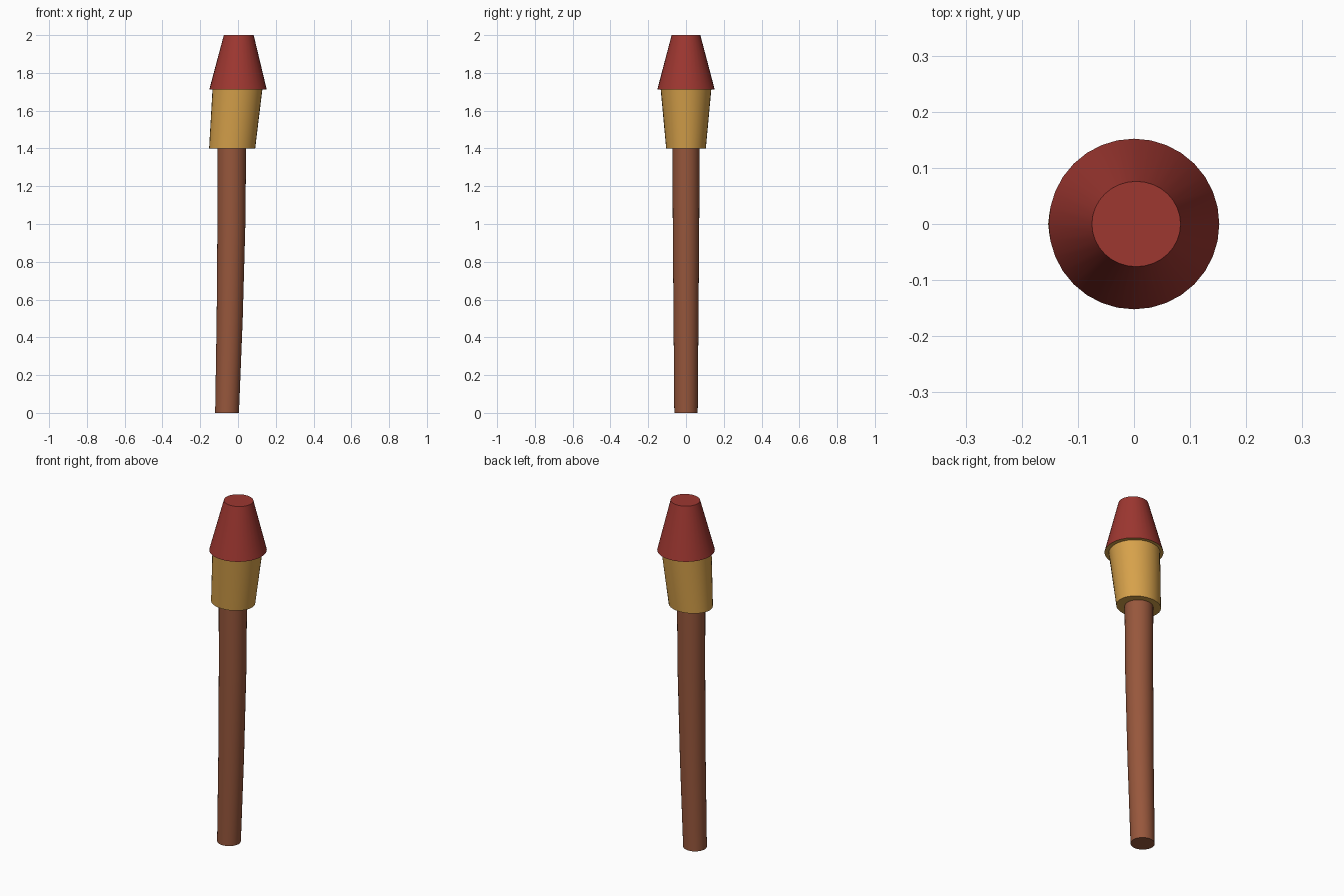
import bpy, bmesh, math

cube = bpy.data.objects.get("Cube")
if cube:
    bpy.data.objects.remove(cube, do_unlink=True)

SIDES = 32


def make_material(name, rgb):
    mat = bpy.data.materials.new(name)
    mat.use_nodes = True
    colour = (*rgb, 1.0)
    mat.diffuse_color = colour
    bsdf = next(n for n in mat.node_tree.nodes if n.type == 'BSDF_PRINCIPLED')
    bsdf.inputs["Base Color"].default_value = colour
    return mat


red = make_material("red", (0.34, 0.038, 0.030))
gold = make_material("gold", (0.68, 0.36, 0.070))
brown = make_material("brown", (0.31, 0.095, 0.045))


def loft(name, rings, materials):
    """Skin elliptical rings (centre x, radius x, radius y, z), low to high.
    A second material, if given, colours the underside."""
    bm = bmesh.new()
    loops = []
    for cx, rx, ry, z in rings:
        angles = [math.tau * i / SIDES for i in range(SIDES)]
        loops.append([bm.verts.new((cx + rx * math.cos(a), ry * math.sin(a), z))
                      for a in angles])
    for low, high in zip(loops, loops[1:]):
        for i in range(SIDES):
            j = (i + 1) % SIDES
            bm.faces.new((low[i], low[j], high[j], high[i])).smooth = True
    caps = [bm.faces.new(loops[0][::-1]), bm.faces.new(loops[-1])]
    caps[0].material_index = len(materials) - 1
    for cap in caps:
        for edge in cap.edges:
            edge.smooth = False
    mesh = bpy.data.meshes.new(name)
    bm.to_mesh(mesh)
    bm.free()
    for mat in materials:
        mesh.materials.append(mat)
    obj = bpy.data.objects.new(name, mesh)
    bpy.context.collection.objects.link(obj)
    return obj


# Slightly bent, tapering wooden stick
loft("stick", [(-0.058, 0.063, 0.062, 0.0),
               (-0.044, 0.069, 0.066, 0.5),
               (-0.035, 0.074, 0.070, 1.0),
               (-0.033, 0.076, 0.072, 1.42)], [brown])

# Leaning body that widens upward
loft("body", [(-0.031, 0.122, 0.105, 1.40),
              (-0.003, 0.132, 0.134, 1.713)], [gold])

# Blunt cone cap with a gold underside
loft("cap", [(0.0, 0.152, 0.152, 1.712),
             (0.004, 0.079, 0.076, 2.0)], [red, gold])
